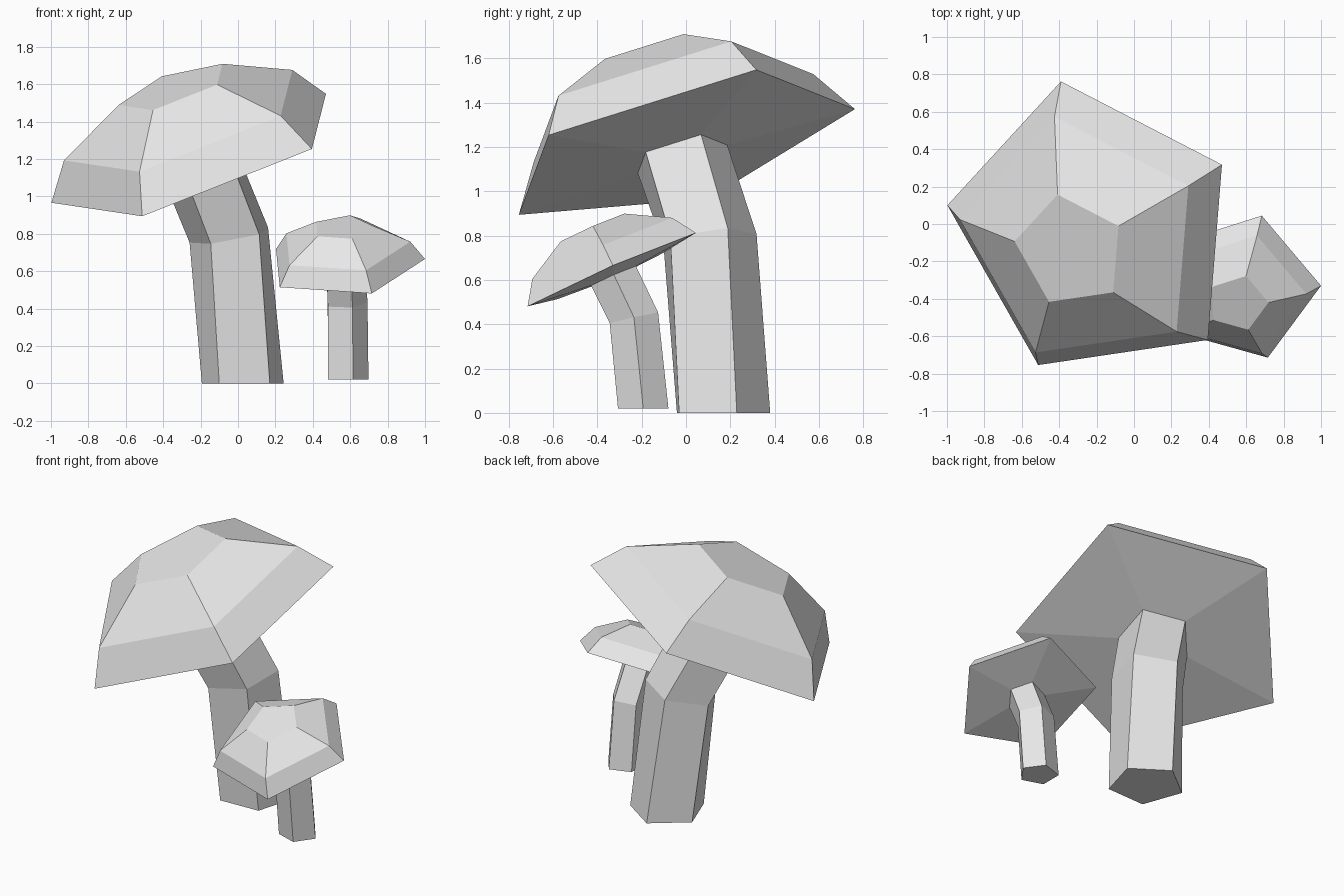
import bpy
import bmesh
from math import cos, sin, tau
from mathutils import Vector

SIDES = 5

# remove the default cube
cube = bpy.data.objects.get("Cube")
if cube:
    bpy.data.objects.remove(cube, do_unlink=True)

# single plain grey
grey = bpy.data.materials.new("plain_grey")
grey.use_nodes = True
colour = (0.8, 0.8, 0.8, 1.0)
grey.diffuse_color = colour
grey.node_tree.nodes["Principled BSDF"].inputs["Base Color"].default_value = colour


def ring(centre, axis, corner, radius):
    """Regular polygon around an axis, with its first corner towards 'corner'."""
    axis = Vector(axis).normalized()
    corner = Vector(corner)
    u = (corner - axis * corner.dot(axis)).normalized()
    v = axis.cross(u)
    angles = [tau * i / SIDES for i in range(SIDES)]
    return [Vector(centre) + radius * (u * cos(a) + v * sin(a)) for a in angles]


def loft(name, rings, close_start=False, close_end=False):
    """Flat-faced skin through a list of rings."""
    bm = bmesh.new()
    loops = [[bm.verts.new(p) for p in points] for points in rings]
    for low, high in zip(loops, loops[1:]):
        for i in range(SIDES):
            j = (i + 1) % SIDES
            bm.faces.new((low[i], low[j], high[j], high[i]))
    if close_start:
        bm.faces.new(reversed(loops[0]))
    if close_end:
        bm.faces.new(loops[-1])
    mesh = bpy.data.meshes.new(name)
    bm.to_mesh(mesh)
    bm.free()
    mesh.materials.append(grey)
    obj = bpy.data.objects.new(name, mesh)
    bpy.context.collection.objects.link(obj)


def mushroom(prefix, size, foot, bend, cap):
    """foot, bend and cap are (centre, axis, corner direction)."""
    centre, axis, corner = cap
    axis = Vector(axis).normalized()

    def cap_ring(height, radius):
        return ring(Vector(centre) + axis * height * size, axis, corner, radius * size)

    neck = cap_ring(-0.046, 0.223)
    # bent stem
    loft(prefix + "_stem",
         [ring(*foot, 0.23 * size), ring(*bend, 0.226 * size), neck],
         close_start=True)
    # cap: underside, rim, shoulder, flat crown
    loft(prefix + "_cap",
         [neck, cap_ring(0, 0.838), cap_ring(0.204, 0.697), cap_ring(0.41, 0.317)],
         close_end=True)


mushroom("large", 1.0,
         foot=((0.028, 0.15, 0), (0, 0, 1), (-0.037, 1, 0)),
         bend=((-0.04, 0.095, 0.787), (-0.18, -0.11, 1), (-0.13, 0.98, 0.085)),
         cap=((-0.207, -0.039, 1.206), (-0.354, -0.286, 1), (-0.219, 0.956, 0.196)))

mushroom("small", 0.52,
         foot=((0.578, -0.193, 0.02), (0, 0, 1), (1, 0, 0)),
         bend=((0.575, -0.235, 0.428), (-0.03, -0.22, 1), (1, 0, 0.03)),
         cap=((0.565, -0.337, 0.638), (-0.055, -0.439, 1), (1, 0.016, 0.062)))
